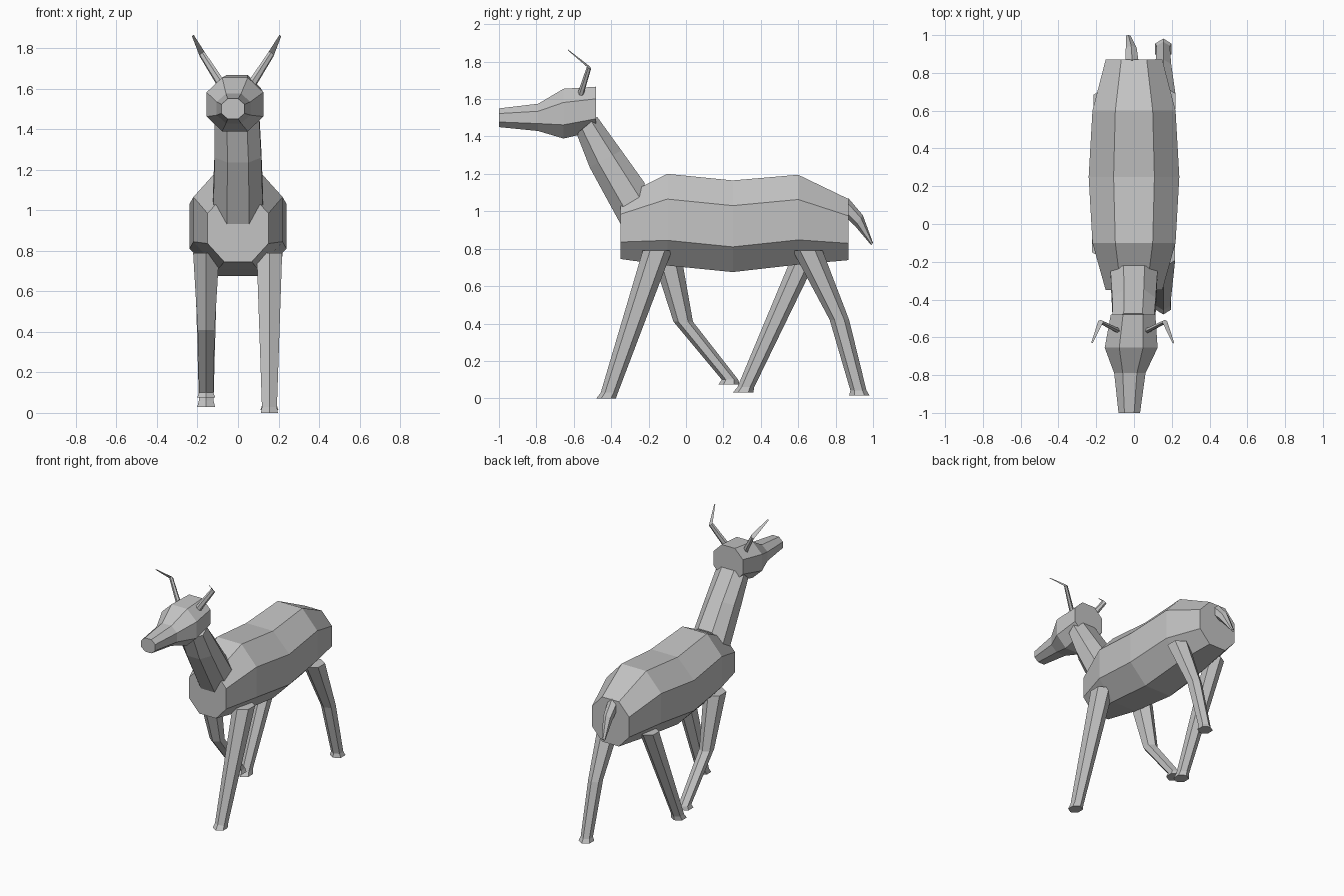
import bpy, bmesh, math
from mathutils import Vector

cube = bpy.data.objects.get("Cube")
if cube:
    bpy.data.objects.remove(cube)

# Single flat grey
grey = bpy.data.materials.new("plain_grey")
grey.use_nodes = True
COLOUR = (0.55, 0.55, 0.55, 1)
grey.diffuse_color = COLOUR
grey.node_tree.nodes["Principled BSDF"].inputs["Base Color"].default_value = COLOUR

# Cross-sections as (u, v) pairs
K = 0.45
OCT = [(K, 1), (1, K), (1, -K), (K, -1), (-K, -1), (-1, -K), (-1, K), (-K, 1)]
HEX = [(math.sin(i * math.pi / 3), math.cos(i * math.pi / 3)) for i in range(6)]


def loft(name, section, rings):
    """Skin a section through rings of (centre, u axis, v axis), capped at both ends."""
    bm = bmesh.new()
    loops = [[bm.verts.new(Vector(c) + Vector(u) * a + Vector(v) * b) for a, b in section]
             for c, u, v in rings]
    n = len(section)
    for p, q in zip(loops, loops[1:]):
        for i in range(n):
            bm.faces.new((p[i], p[(i + 1) % n], q[(i + 1) % n], q[i]))
    bm.faces.new(loops[0])
    bm.faces.new(loops[-1])
    bmesh.ops.recalc_face_normals(bm, faces=bm.faces)
    mesh = bpy.data.meshes.new(name)
    bm.to_mesh(mesh)
    bm.free()
    mesh.materials.append(grey)
    ob = bpy.data.objects.new(name, mesh)
    bpy.context.collection.objects.link(ob)
    return ob


def upright(x, y, z, half_width, half_height):
    return (x, y, z), (half_width, 0, 0), (0, 0, half_height)


# Torso: five octagonal rings from chest to rump
loft("body", OCT, [
    upright(0, -0.35, 0.91, 0.15, 0.165),
    upright(0, -0.1, 0.955, 0.22, 0.245),
    upright(0, 0.25, 0.92, 0.24, 0.245),
    upright(0, 0.6, 0.955, 0.22, 0.24),
    upright(0, 0.87, 0.902, 0.15, 0.163)])

# Head: tapering from the flat back to the muzzle
loft("head", OCT, [
    upright(-0.025, -1.0, 1.5, 0.057, 0.05),
    upright(-0.022, -0.79, 1.502, 0.083, 0.073),
    upright(-0.015, -0.655, 1.522, 0.14, 0.133),
    upright(-0.005, -0.48, 1.548, 0.118, 0.118)])

# Neck: leaning forward from inside the chest
loft("neck", OCT, [
    ((0, -0.26, 0.995), (0.125, 0, 0), (0, 0.04, 0.155)),
    ((0, -0.43, 1.28), (0.115, 0, 0), (0, 0.085, 0.045)),
    ((-0.005, -0.53, 1.46), (0.11, 0, 0), (0, 0.055, 0.045))])

# Legs: hexagonal, horizontal rings of (y, z, radius), flared at the hoof
LEGS = {
    "front_left_leg": (0.155, [(-0.153, 0.79, 0.078), (-0.41, 0.03, 0.046),
                               (-0.427, 0, 0.052)]),
    "front_right_leg": (-0.157, [(-0.11, 0.79, 0.08), (-0.015, 0.41, 0.052),
                                 (0.235, 0.1, 0.044), (0.23, 0.075, 0.056)]),
    "back_left_leg": (0.155, [(0.65, 0.79, 0.08), (0.82, 0.42, 0.052),
                              (0.922, 0.042, 0.043), (0.927, 0.015, 0.055)]),
    "back_right_leg": (-0.157, [(0.65, 0.79, 0.07), (0.32, 0.06, 0.045),
                                (0.305, 0.03, 0.055)]),
}
for name, (x, rings) in LEGS.items():
    loft(name, HEX, [((x, y, z), (r * 0.93, 0, 0), (0, r, 0)) for y, z, r in rings])

# Horns: swept up and back, then bent forward
for name, s in (("left_horn", 1), ("right_horn", -1)):
    path = [(0.055, -0.575, 1.59, 0.024), (0.17, -0.518, 1.77, 0.017), (0.215, -0.628, 1.86, 0.006)]
    loft(name, HEX, [((s * x - 0.007, y, z), (r * 0.8, 0, -s * r * 0.5), (0, r * 0.6, -r * 0.5))
                     for x, y, z, r in path])

# Tail: drooping and tapered
loft("tail", HEX, [
    ((-0.01, 0.85, 1.03), (0.04, 0, 0), (0, 0.018, 0.04)),
    ((-0.015, 0.925, 0.95), (0.033, 0, 0), (0, 0.02, 0.03)),
    ((-0.03, 0.995, 0.825), (0.014, 0, 0), (0, 0.005, 0.006))])
